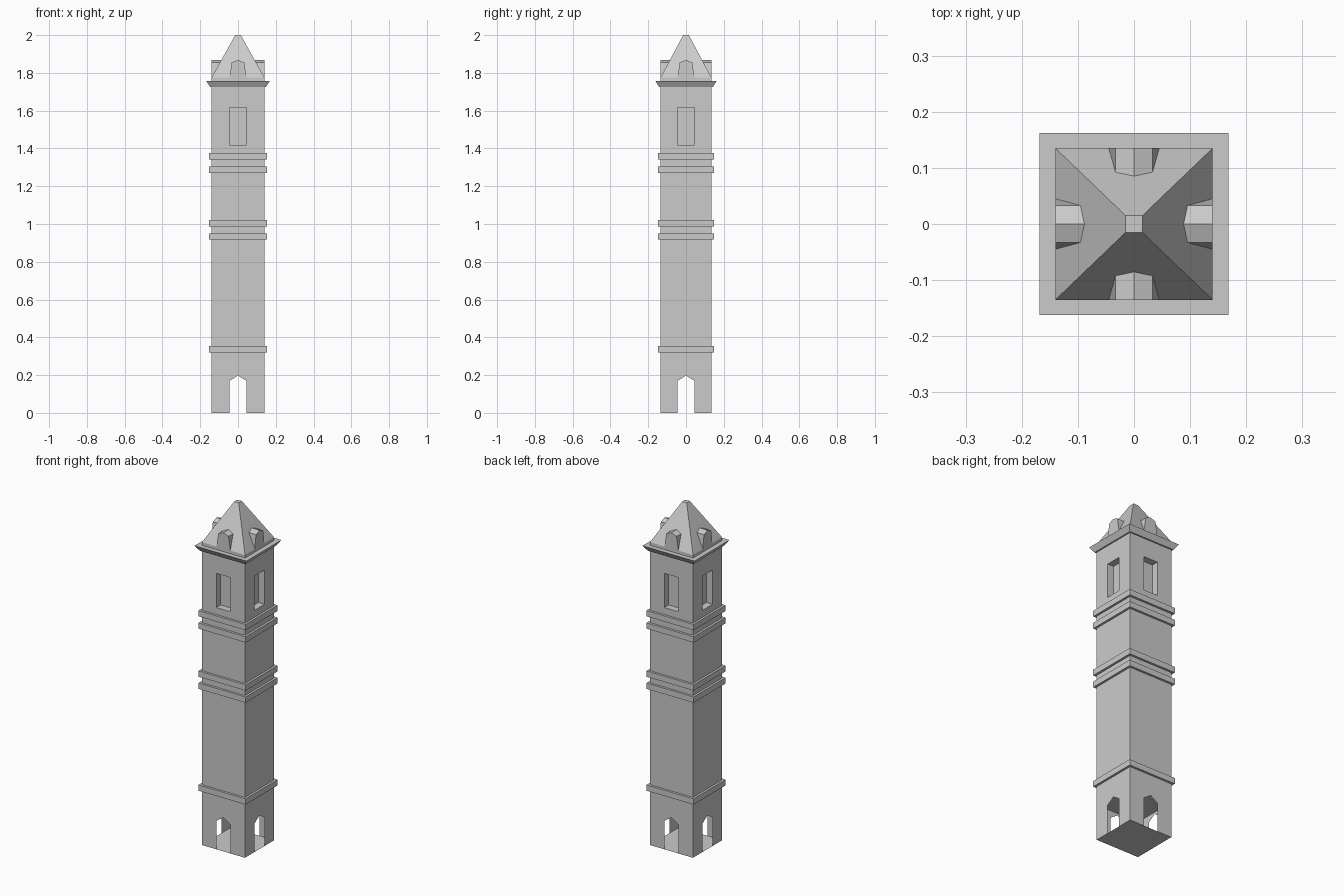
import bpy, bmesh, math
from mathutils import Matrix

if "Cube" in bpy.data.objects:
    bpy.data.objects.remove(bpy.data.objects["Cube"])

HX, HY = 0.14, 0.135     # half widths of the tower
ROOM = 0.21              # ceiling height of the gate room


def finish(name, bm):
    bmesh.ops.recalc_face_normals(bm, faces=bm.faces)
    me = bpy.data.meshes.new(name)
    bm.to_mesh(me)
    bm.free()
    ob = bpy.data.objects.new(name, me)
    bpy.context.collection.objects.link(ob)
    return ob


def stack(name, rings):
    """Rectangular loft through (half_x, half_y, z) rings, capped."""
    bm = bmesh.new()
    loops = [[bm.verts.new((sx * hx, sy * hy, z))
              for sx, sy in ((-1, -1), (1, -1), (1, 1), (-1, 1))]
             for hx, hy, z in rings]
    for a, b in zip(loops, loops[1:]):
        for i in range(4):
            j = (i + 1) % 4
            bm.faces.new((a[i], a[j], b[j], b[i]))
    bm.faces.new(loops[0])
    bm.faces.new(loops[-1])
    return finish(name, bm)


def side(i):
    """Rotation, distance to face and half width of side i."""
    dist, half = (HY, HX) if i % 2 == 0 else (HX, HY)
    return Matrix.Rotation(i * math.pi / 2, 4, 'Z'), dist, half


# Main shaft, its underside is the gate room ceiling
shaft = stack("shaft", [(HX, HY, ROOM), (HX, HY, 1.757)])

# Recessed windows on all four sides
bm = bmesh.new()
for i in range(4):
    rot, d, half = side(i)
    m = rot @ Matrix.Translation((0, -d, 1.517)) @ Matrix.Diagonal((0.092, 0.08, 0.2, 1))
    bmesh.ops.create_cube(bm, size=1, matrix=m)
cutter = finish("window_cutter", bm)
mod = shaft.modifiers.new("windows", 'BOOLEAN')
mod.object = cutter
mod.operation = 'DIFFERENCE'
mod.solver = 'EXACT'
cutter.hide_render = True
cutter.hide_set(True)

# Gate room: thin walls with pointed doorways, plus the floor
bm = bmesh.new()
for i in range(4):
    rot, d, h = side(i)
    outline = [(-h, 0), (-0.046, 0), (-0.046, 0.168), (0, 0.198), (0.046, 0.168),
               (0.046, 0), (h, 0), (h, ROOM), (-h, ROOM)]
    vs = [bm.verts.new(rot @ Matrix.Translation((x, -d, z)).translation) for x, z in outline]
    bm.faces.new(vs)
bm.faces.new([bm.verts.new((x, y, 0)) for x, y in
              ((-HX, -HY), (-HX, HY), (HX, HY), (HX, -HY))])
finish("gate_room", bm)

# String courses around the shaft
for n, z in enumerate((0.32, 0.917, 0.988, 1.27, 1.342)):
    stack(f"band_{n + 1}", [(0.153, 0.148, z), (0.153, 0.148, z + 0.034)])

# Flared cornice and pyramid roof
stack("cornice", [(0.148, 0.143, 1.726), (0.168, 0.162, 1.757)])
stack("roof", [(HX, HY, 1.757), (HX, HY, 1.775), (0.015, 0.015, 2.0)])

# Dormers, one on each roof slope
for i in range(4):
    rot, d, half = side(i)
    bm = bmesh.new()
    profile = [(-0.045, 1.775), (0.045, 1.775), (0.033, 1.855), (0, 1.868), (-0.033, 1.855)]
    face = bm.faces.new([bm.verts.new((x, -d, z)) for x, z in profile])
    ext = bmesh.ops.extrude_face_region(bm, geom=[face], use_keep_orig=True)
    bmesh.ops.translate(bm, vec=(0, 0.056, 0),
                        verts=[v for v in ext["geom"] if isinstance(v, bmesh.types.BMVert)])
    bmesh.ops.transform(bm, matrix=rot, verts=bm.verts)
    finish(f"dormer_{i + 1}", bm)
